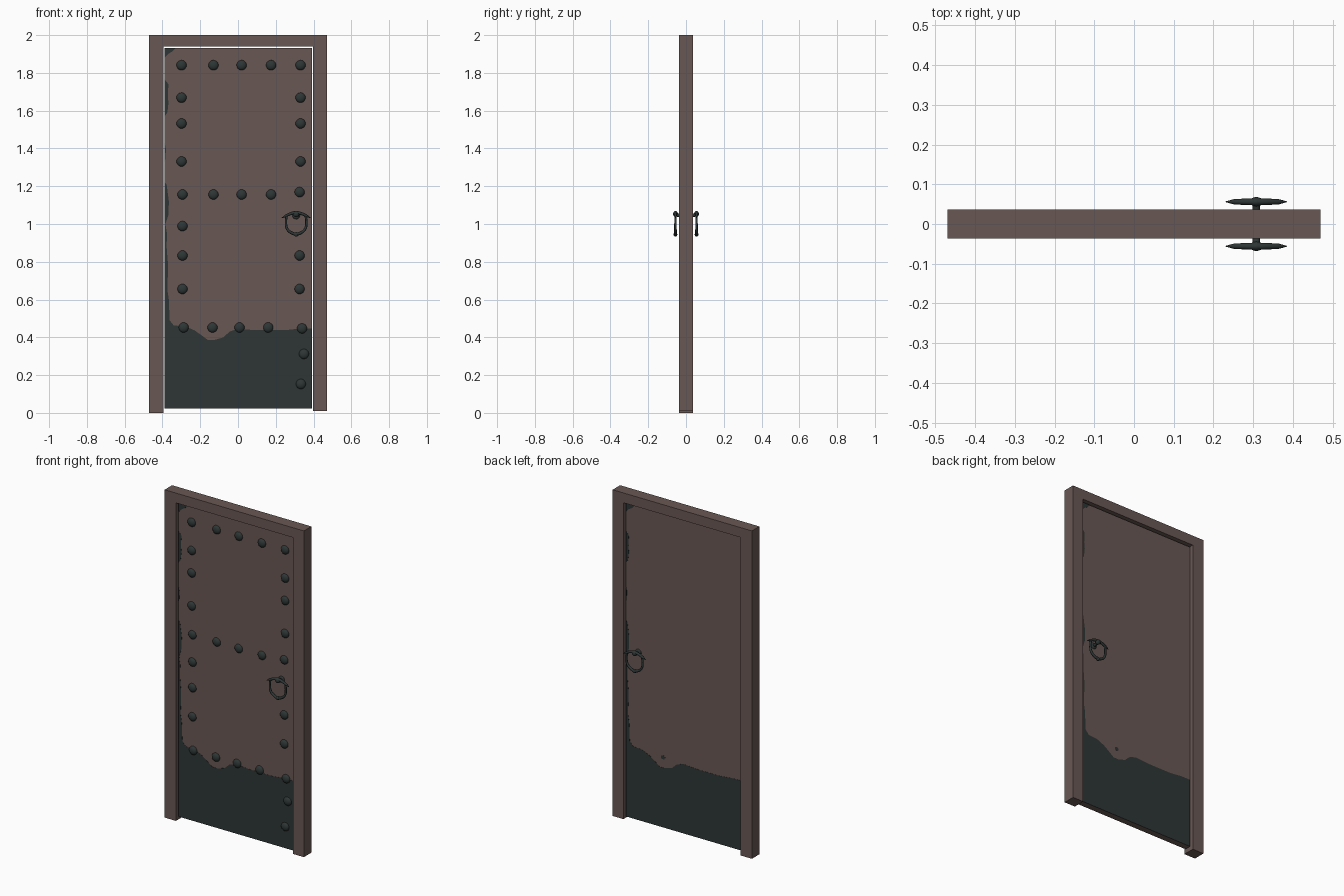
import bpy, bmesh, math
from mathutils import Matrix, Vector

if "Cube" in bpy.data.objects:
    bpy.data.objects.remove(bpy.data.objects["Cube"])


def material(name, rgb):
    m = bpy.data.materials.new(name)
    m.diffuse_color = (*rgb, 1)
    m.use_nodes = True
    m.node_tree.nodes["Principled BSDF"].inputs["Base Color"].default_value = m.diffuse_color
    return m


WOOD = material("brown wood", (0.141, 0.098, 0.087))
IRON = material("dark iron", (0.027, 0.037, 0.036))
FACE = 0.019          # half thickness of the door leaf


def finish(bm, name, mat):
    bmesh.ops.recalc_face_normals(bm, faces=bm.faces)
    me = bpy.data.meshes.new(name)
    bm.to_mesh(me)
    bm.free()
    me.materials.append(mat)
    ob = bpy.data.objects.new(name, me)
    bpy.context.collection.objects.link(ob)
    return ob


def prism(name, pts, y0, y1, mat):
    """Outline in x, z pushed from y0 to y1."""
    bm = bmesh.new()
    face = bm.faces.new([bm.verts.new((x, y0, z)) for x, z in pts])
    ext = bmesh.ops.extrude_face_region(bm, geom=[face])["geom"]
    moved = [v for v in ext if isinstance(v, bmesh.types.BMVert)]
    bmesh.ops.translate(bm, verts=moved, vec=(0, y1 - y0, 0))
    return finish(bm, name, mat)


def ball(name, loc, size, mat, seg=16, rings=10):
    bm = bmesh.new()
    bmesh.ops.create_uvsphere(bm, u_segments=seg, v_segments=rings, radius=1,
                              matrix=Matrix.Translation(loc) @ Matrix.Diagonal((*size, 1)))
    ob = finish(bm, name, mat)
    ob.data.shade_smooth()
    return ob


def tube(name, pts, mat):
    """Smooth bar through (x, y, z, radius) points."""
    cu = bpy.data.curves.new(name, "CURVE")
    cu.dimensions = "3D"
    cu.bevel_depth = 1
    cu.bevel_resolution = 2
    cu.resolution_u = 4
    cu.use_fill_caps = True
    sp = cu.splines.new("BEZIER")
    sp.bezier_points.add(len(pts) - 1)
    for p, (x, y, z, r) in zip(sp.bezier_points, pts):
        p.co, p.radius = (x, y, z), r
        p.handle_left_type = p.handle_right_type = "AUTO"
    cu.materials.append(mat)
    ob = bpy.data.objects.new(name, cu)
    bpy.context.collection.objects.link(ob)
    bpy.ops.object.select_all(action="DESELECT")
    ob.select_set(True)
    bpy.context.view_layer.objects.active = ob
    bpy.ops.object.convert(target="MESH")
    bpy.context.object.data.shade_smooth()


# Frame: lintel and two legs in one piece
prism("door_frame", [(-.47, 0), (-.394, 0), (-.394, 1.94), (.397, 1.94), (.397, .01),
                     (.47, .01), (.47, 2), (-.47, 2)], -.036, .036, WOOD)

# Door leaf
prism("door_leaf", [(-.388, .022), (.392, .022), (.392, 1.932), (-.388, 1.932)],
      -FACE, FACE, WOOD)

# Iron patches, the same on the back but turned half round
L = -.388
patches = {
    "kick_plate": [(L, .022), (.392, .022), (.392, .447), (.33, .447), (.25, .438), (.09, .438),
                   (0, .445), (-.045, .43), (-.077, .4), (-.125, .386), (-.16, .386),
                   (-.185, .405), (-.23, .437), (-.28, .458), (-.34, .463), (-.362, .49),
                   (-.366, .6), (-.374, .65), (-.37, .78), (-.378, .88), (-.376, .95),
                   (-.384, 1.0), (-.368, 1.05), (-.366, 1.12), (-.378, 1.21), (L, 1.22)],
    "edge_patch": [(L, 1.57), (-.374, 1.59), (-.368, 1.64), (-.372, 1.68), (-.368, 1.74), (L, 1.765)],
    "thin_patch": [(L, 1.33), (-.383, 1.35), (-.382, 1.40), (L, 1.43)],
    "corner_patch": [(L, 1.932), (-.33, 1.932), (-.345, 1.915), (-.37, 1.9), (L, 1.88)],
    "spot": [(-.15, .44), (-.13, .437), (-.122, .45), (-.135, .462), (-.15, .457)],
}
for name, pts in patches.items():
    prism(name + "_front", pts, -FACE - .001, -FACE + .001, IRON)
    prism(name + "_back", [(-x + .004, z) for x, z in pts], FACE - .001, FACE + .001, IRON)

# Domed studs on the front only
studs = [(-.299, z) for z in (1.841, 1.669, 1.532, 1.331)]
studs += [(-.294, z) for z in (1.156, .989, .833, .656)] + [(-.288, .452)]
studs += [(.331, z) for z in (1.841, 1.669, 1.532, 1.331)]
studs += [(.326, z) for z in (1.169, .833, .656)] + [(.339, .447), (.349, .312), (.333, .153)]
studs += [(x, z) for z in (1.841, 1.156) for x in (-.13, .019, .175)]
studs += [(x, .452) for x in (-.135, .008, .16)]
for i, (x, z) in enumerate(studs):
    ball(f"stud_{i + 1}", (x, -FACE, z), (.0265, .016, .0265), IRON)

# Ring handles, front and back
CX = .308
for side, s in (("front", -1), ("back", 1)):
    y = s * .056
    # horned crossbar
    tube("handle_crossbar_" + side,
         [(CX - .077, y, 1.032, .001), (CX - .055, y, 1.043, .007), (CX - .025, y, 1.056, .008),
          (CX, y, 1.06, .009), (CX + .025, y, 1.056, .008), (CX + .055, y, 1.043, .007),
          (CX + .077, y, 1.032, .001)], IRON)
    # shield-shaped ring
    tube("handle_ring_" + side,
         [(CX - .05, y, 1.045, .006), (CX - .054, y, 1.01, .006), (CX - .047, y, .973, .007),
          (CX - .022, y, .952, .008), (CX, y, .946, .008), (CX + .022, y, .952, .008),
          (CX + .047, y, .973, .007), (CX + .054, y, 1.01, .006), (CX + .05, y, 1.045, .006)], IRON)
    # bosses and stem
    ball("handle_boss_" + side, (CX, y, 1.053), (.017, .012, .016), IRON)
    ball("handle_drop_" + side, (CX, y, .945), (.012, .01, .012), IRON)
    tube("handle_stem_" + side, [(CX, s * .01, 1.045, .009), (CX, s * .03, 1.045, .009),
                                 (CX, y, 1.05, .01)], IRON)
    ball("handle_rose_" + side, (CX, s * FACE, 1.045), (.02, .008, .02), IRON)
